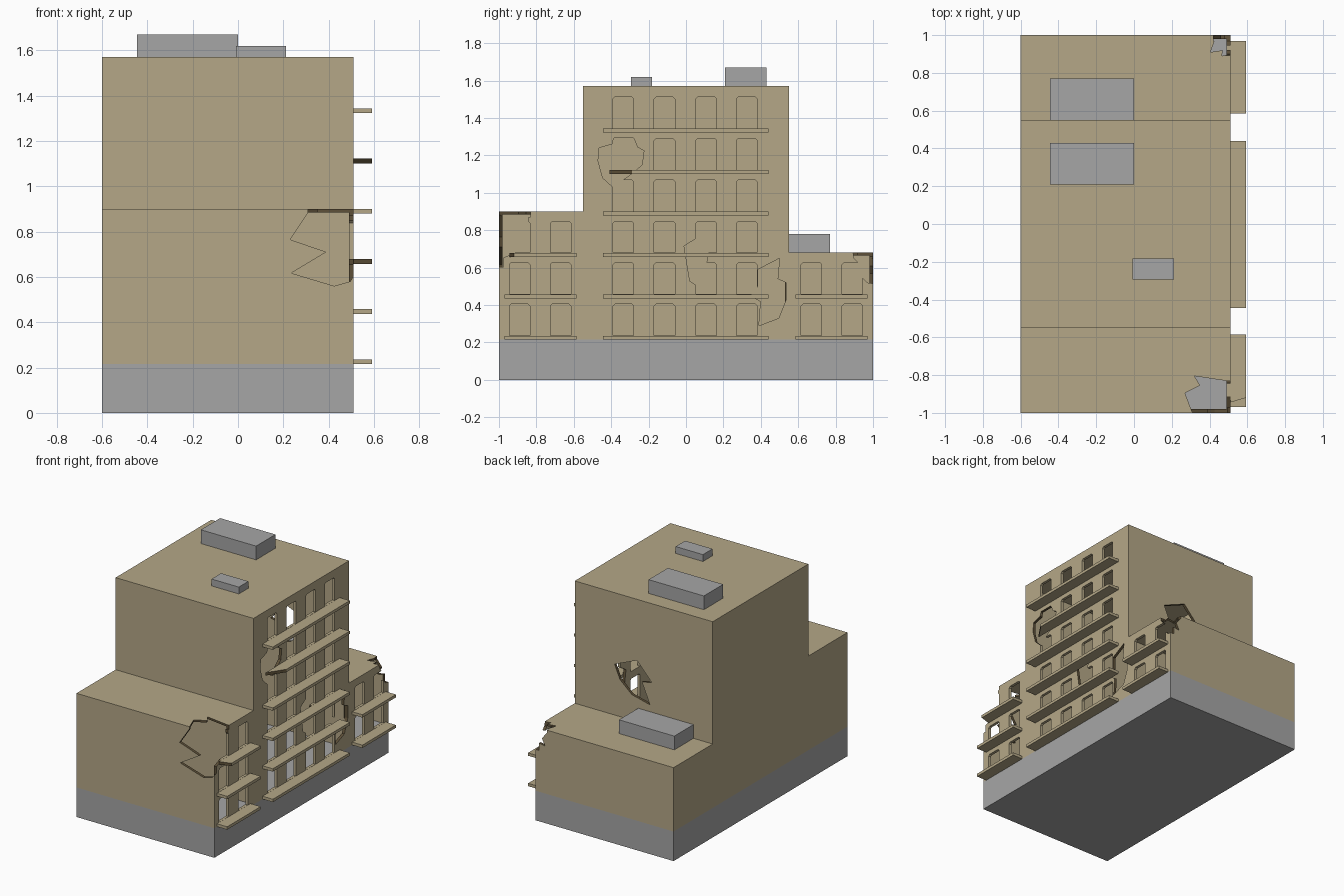
import bpy
import bmesh

if "Cube" in bpy.data.objects:
    bpy.data.objects.remove(bpy.data.objects["Cube"], do_unlink=True)


def material(name, rgb):
    m = bpy.data.materials.new(name)
    m.use_nodes = True
    m.diffuse_color = (*rgb, 1)
    m.node_tree.nodes["Principled BSDF"].inputs["Base Color"].default_value = (*rgb, 1)
    return m


tan = material("tan_plaster", (0.46, 0.39, 0.245))
brown = material("dark_broken_edge", (0.11, 0.08, 0.04))
grey = material("grey_concrete", (0.38, 0.38, 0.38))


def prism(name, outlines, axis, lo, hi, mats, index=0):
    """Extrude 2D outlines along an axis from lo to hi into one object."""
    def place(p, d):
        q = list(p)
        q.insert("xyz".index(axis), d)
        return q
    bm = bmesh.new()
    for pts in outlines:
        a = [bm.verts.new(place(p, lo)) for p in pts]
        b = [bm.verts.new(place(p, hi)) for p in pts]
        bm.faces.new(a)
        bm.faces.new(b)
        for i in range(len(pts)):
            j = (i + 1) % len(pts)
            bm.faces.new((a[i], a[j], b[j], b[i]))
    bmesh.ops.recalc_face_normals(bm, faces=bm.faces)
    for f in bm.faces:
        f.material_index = index
    mesh = bpy.data.meshes.new(name)
    bm.to_mesh(mesh)
    bm.free()
    for m in mats:
        mesh.materials.append(m)
    ob = bpy.data.objects.new(name, mesh)
    bpy.context.scene.collection.objects.link(ob)
    return ob


def rect(u0, u1, v0, v1):
    return [(u0, v0), (u1, v0), (u1, v1), (u0, v1)]


def box(name, x, y, z, mats, index=0):
    return prism(name, [rect(*x, *y)], "z", *z, mats, index)


def carve(ob, cutters):
    """Subtract the cutters, bake the result and delete the cutters."""
    for c in cutters:
        c.hide_render = True
        mod = ob.modifiers.new("cut", "BOOLEAN")
        mod.operation = "DIFFERENCE"
        mod.solver = "EXACT"
        mod.object = c
    deps = bpy.context.evaluated_depsgraph_get()
    deps.update()
    mesh = bpy.data.meshes.new_from_object(ob.evaluated_get(deps))
    ob.modifiers.clear()
    ob.data = mesh
    for c in cutters:
        bpy.data.objects.remove(c, do_unlink=True)


LEFT, RIGHT, BASE, STEP, T = -0.6, 0.51, 0.215, 0.2215, 0.02
wall_mats = [tan, brown]


def window(y, row):
    z0, z1, w, c = 0.237 + STEP * row, 0.405 + STEP * row, 0.055, 0.01
    return [(y - w, z0), (y + w, z0), (y + w, z1 - c), (y + w - c, z1),
            (y - w + c, z1), (y - w, z1 - c)]


def block(name, y, inner_y, top, columns, rows, damage):
    """Hollow block with windows in its left wall and ragged damage holes."""
    shell = box(name, (LEFT, RIGHT), y, (BASE, top), wall_mats)
    cuts = [box("cavity", (LEFT + T, RIGHT - T), inner_y, (0.1, top - 0.015), wall_mats)]
    openings = [window(c, r) for c in columns for r in range(rows)]
    cuts.append(prism("openings", openings, "x", 0.47, 0.54, wall_mats))
    for axis, lo, hi, pts in damage:
        cuts.append(prism("hole", [pts], axis, lo, hi, wall_mats, 1))
    carve(shell, cuts)


# Front wing with a collapsed corner
block("front_wing", (-1, -0.55), (-0.98, -0.5), 0.9, (-0.89, -0.67), 3, [
    ("y", -1.03, -0.975, [(0.32, 0.93), (0.32, 0.9), (0.23, 0.765), (0.39, 0.71),
                          (0.235, 0.617), (0.425, 0.56), (0.495, 0.58),
                          (0.54, 0.65), (0.54, 0.93)]),
    ("z", 0.87, 0.94, [(0.325, -1.04), (0.27, -0.895), (0.35, -0.855), (0.32, -0.805),
                       (0.5, -0.832), (0.55, -0.832), (0.55, -1.04)]),
    ("x", 0.483, 0.545, [(-1.035, 0.63), (-0.93, 0.672), (-0.875, 0.7),
                         (-0.85, 0.8), (-0.836, 0.935), (-1.035, 0.935)]),
])

# Tall middle block with ragged holes in two walls
block("middle_block", (-0.55, 0.55), (-0.53, 0.53), 1.57,
      (-0.335, -0.115, 0.108, 0.325), 6, [
    ("x", 0.48, 0.55, [(-0.465, 1.24), (-0.395, 1.26), (-0.385, 1.293), (-0.28, 1.293),
                       (-0.26, 1.245), (-0.225, 1.225), (-0.235, 1.15), (-0.28, 1.11),
                       (-0.39, 1.03), (-0.445, 1.08), (-0.47, 1.17)]),
    ("x", 0.481, 0.551, [(0.06, 0.76), (-0.01, 0.715), (0.02, 0.53), (0.055, 0.505),
                         (0.12, 0.52), (0.11, 0.63), (0.13, 0.72)]),
    ("x", 0.482, 0.552, [(0.385, 0.59), (0.5, 0.65), (0.49, 0.54), (0.535, 0.52),
                         (0.535, 0.43), (0.495, 0.33), (0.39, 0.29), (0.4, 0.42),
                         (0.345, 0.45), (0.385, 0.5)]),
    ("y", 0.51, 0.58, [(0.19, 1.05), (0.01, 1.125), (-0.11, 0.995), (-0.03, 0.98),
                       (-0.095, 0.83), (0.05, 0.865), (0.147, 0.95)]),
])

# Low back wing with a smaller broken corner
block("back_wing", (0.55, 1), (0.5, 0.98), 0.68, (0.67, 0.89), 2, [
    ("y", 0.97, 1.03, [(0.42, 0.71), (0.42, 0.66), (0.46, 0.61), (0.435, 0.56),
                       (0.49, 0.57), (0.54, 0.5), (0.54, 0.71)]),
    ("z", 0.65, 0.72, [(0.42, 1.04), (0.43, 0.98), (0.405, 0.91), (0.47, 0.92),
                       (0.465, 0.89), (0.55, 0.905), (0.55, 1.04)]),
    ("x", 0.483, 0.545, [(0.885, 0.715), (0.9, 0.65), (0.945, 0.6), (0.94, 0.55),
                         (0.97, 0.52), (1.035, 0.51), (1.035, 0.715)]),
])

# Balcony slabs, two of them with broken ends
EDGE = 0.592
for part, y0, y1, rows in (("front", -0.97, -0.585, 3), ("middle", -0.445, 0.44, 6),
                           ("back", 0.585, 0.97, 2)):
    for r in range(rows):
        outline = rect(RIGHT, EDGE, y0, y1)
        if (part, r) == ("front", 2):
            outline[:2] = [(RIGHT, -0.945), (EDGE, -0.92)]
        if (part, r) == ("middle", 4):
            outline[:2] = [(RIGHT, -0.41), (EDGE, -0.29)]
        z = BASE + STEP * r
        slab = prism(f"{part}_balcony_{r + 1}", [outline], "z", z, z + 0.021, wall_mats)
        if outline[0][1] != y0:
            for f in slab.data.polygons:
                if f.normal.y < -0.3:
                    f.material_index = 1

# Concrete base and roof units
box("base", (LEFT, RIGHT), (-1, 1), (0, BASE), [grey])
box("large_roof_unit", (-0.445, 0), (0.208, 0.43), (1.57, 1.67), [grey])
box("small_roof_unit", (-0.008, 0.212), (-0.293, -0.183), (1.57, 1.62), [grey])
box("wing_roof_unit", (-0.445, 0), (0.55, 0.77), (0.68, 0.78), [grey])
